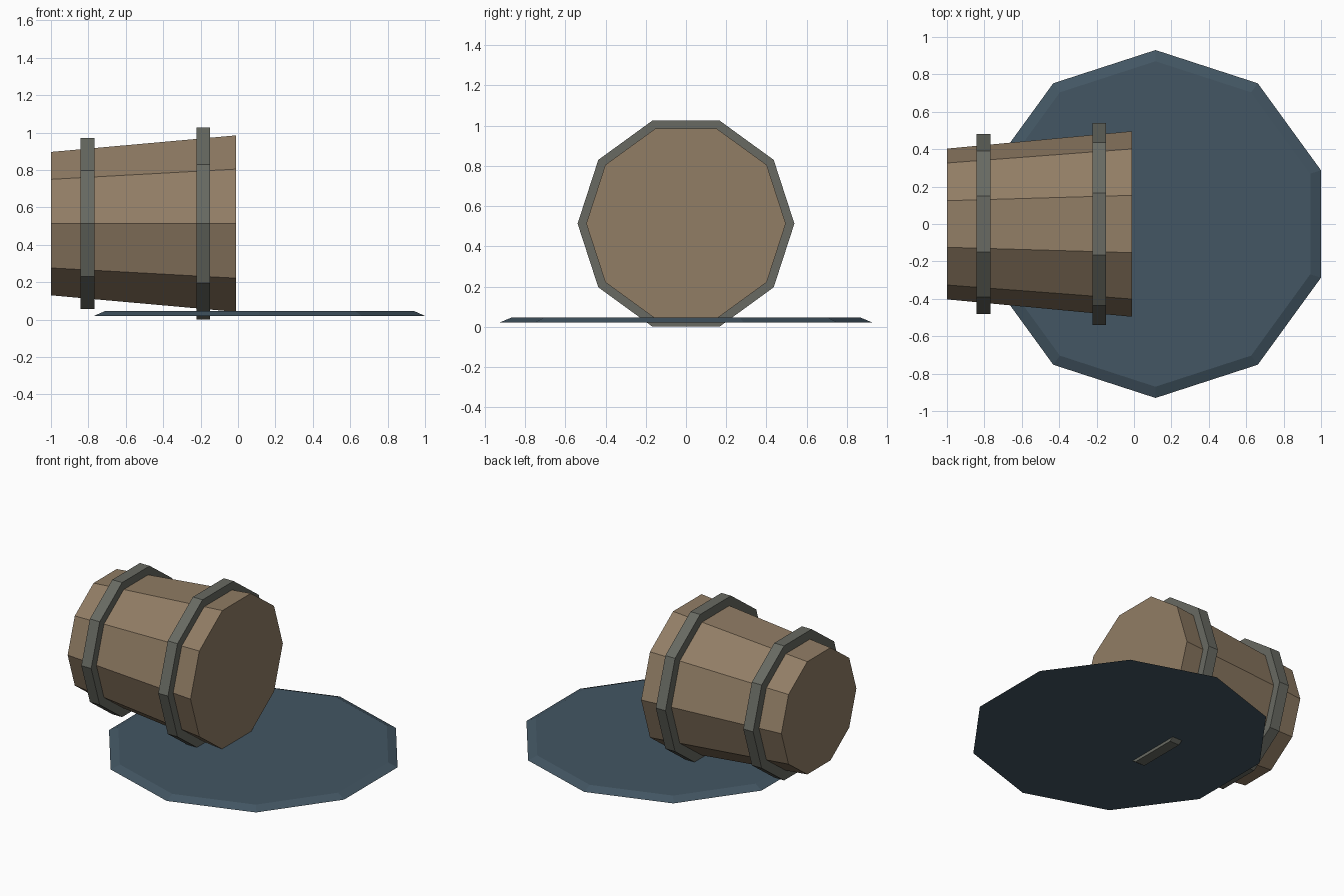
import bpy, bmesh
from math import radians
from mathutils import Matrix

cube = bpy.data.objects.get("Cube")
if cube:
    bpy.data.objects.remove(cube, do_unlink=True)

SIDES = 10


def material(name, rgb):
    m = bpy.data.materials.new(name)
    m.use_nodes = True
    color = (*rgb, 1.0)
    m.diffuse_color = color
    m.node_tree.nodes["Principled BSDF"].inputs["Base Color"].default_value = color
    return m


def frustum(name, mat, r1, r2, depth, matrix):
    """Capped ten-sided frustum, a corner pointing along +y."""
    bm = bmesh.new()
    bmesh.ops.create_cone(bm, cap_ends=True, segments=SIDES, radius1=r1,
                          radius2=r2, depth=depth, matrix=matrix)
    bmesh.ops.recalc_face_normals(bm, faces=bm.faces)
    mesh = bpy.data.meshes.new(name)
    bm.to_mesh(mesh)
    bm.free()
    mesh.materials.append(mat)
    obj = bpy.data.objects.new(name, mesh)
    bpy.context.collection.objects.link(obj)
    return obj


wood = material("brown_wood", (0.283, 0.205, 0.130))
metal = material("grey_metal", (0.138, 0.144, 0.122))
water = material("dark_blue_liquid", (0.056, 0.093, 0.125))

AXIS_Z = 0.513


def lying(x0, x1):
    """Turn the frustum axis to +x, between x0 and x1."""
    return Matrix.Translation(((x0 + x1) / 2, 0, AXIS_Z)) @ Matrix.Rotation(radians(90), 4, 'Y')


# Tapered barrel body lying on its side
frustum("barrel_body", wood, 0.403, 0.496, 0.99, lying(-1.0, -0.01))

# Metal hoops
for name, x0, x1, r in (("rear_hoop", -0.842, -0.768, 0.481),
                        ("front_hoop", -0.223, -0.150, 0.539)):
    frustum(name, metal, r, r, x1 - x0, lying(x0, x1))

# Spilled puddle with sloped rim
frustum("puddle", water, 0.93, 0.87, 0.025, Matrix.Translation((0.115, 0, 0.0325)))
